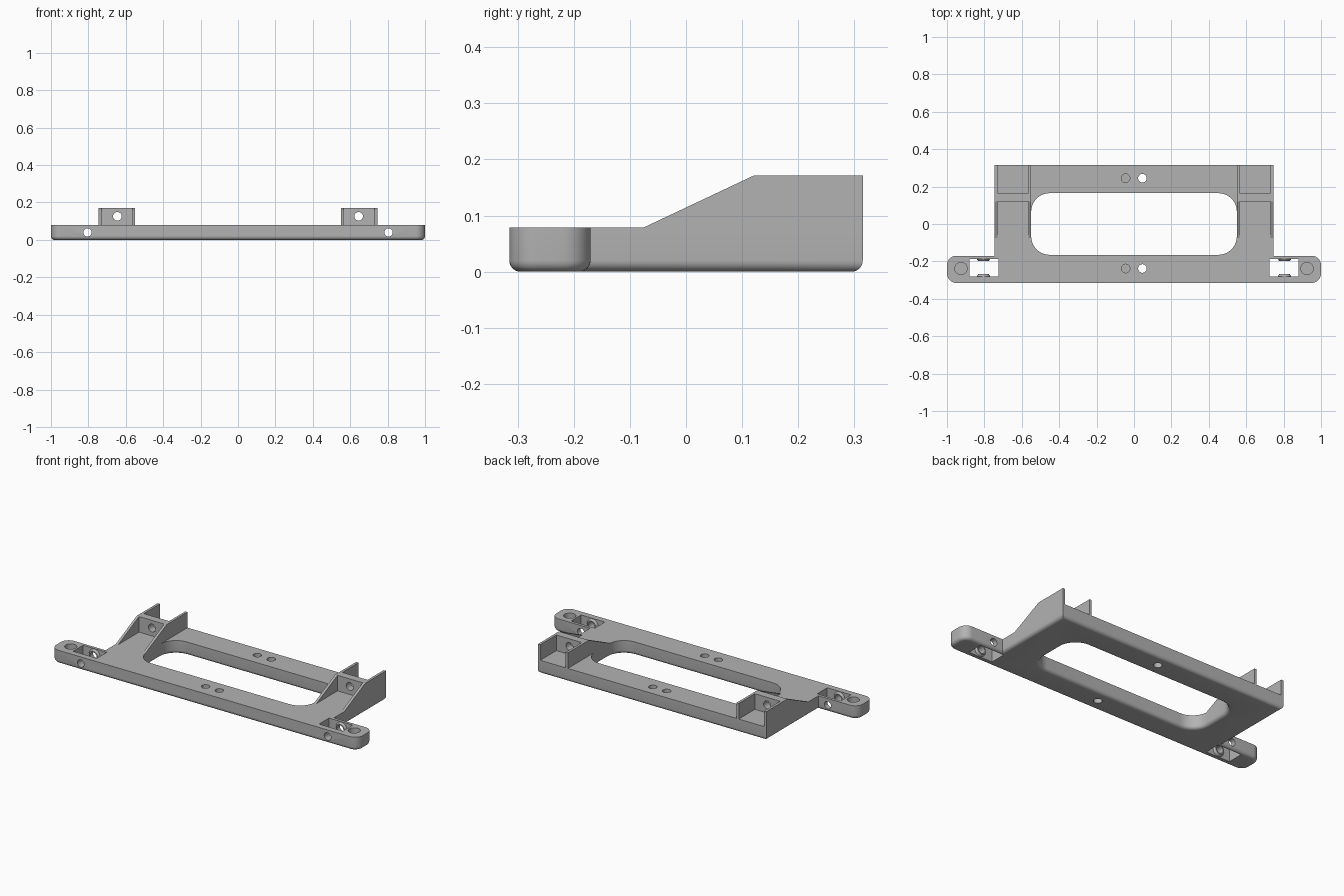
import bpy, bmesh, math
from mathutils import Matrix, Vector

if "Cube" in bpy.data.objects:
    bpy.data.objects.remove(bpy.data.objects["Cube"])

TOP, HIGH, BACK, FILLET = 0.079, 0.171, 0.315, 0.02

grey = bpy.data.materials.new("plain grey")
grey.use_nodes = True
grey.diffuse_color = (0.45, 0.45, 0.45, 1)
grey.node_tree.nodes["Principled BSDF"].inputs["Base Color"].default_value = grey.diffuse_color


def finish(name, bm):
    bmesh.ops.recalc_face_normals(bm, faces=bm.faces)
    mesh = bpy.data.meshes.new(name)
    bm.to_mesh(mesh)
    bm.free()
    ob = bpy.data.objects.new(name, mesh)
    bpy.context.collection.objects.link(ob)
    mesh.materials.append(grey)
    return ob


def prism(name, points, direction, bevel_bottom=0):
    """Extrude a closed 3D outline along a direction."""
    bm = bmesh.new()
    base = bm.faces.new([bm.verts.new(p) for p in points])
    rim = list(base.edges)
    out = bmesh.ops.extrude_face_region(bm, geom=[base], use_keep_orig=True)
    moved = [g for g in out["geom"] if isinstance(g, bmesh.types.BMVert)]
    bmesh.ops.translate(bm, verts=moved, vec=direction)
    bmesh.ops.recalc_face_normals(bm, faces=bm.faces)
    if bevel_bottom:
        bmesh.ops.bevel(bm, geom=rim, offset=bevel_bottom, segments=6,
                        profile=0.5, affect='EDGES')
    return finish(name, bm)


def box(name, x0, x1, y0, y1, z0, z1):
    return prism(name, [(x0, y0, z0), (x1, y0, z0), (x1, y1, z0), (x0, y1, z0)],
                 (0, 0, z1 - z0))


def cylinder(name, centre, radius, depth, axis='Z', tip=None):
    bm = bmesh.new()
    turn = Matrix.Rotation(math.pi / 2, 4, 'X') if axis == 'Y' else Matrix()
    bmesh.ops.create_cone(bm, cap_ends=True, segments=32, radius1=radius,
                          radius2=radius if tip is None else tip, depth=depth,
                          matrix=Matrix.Translation(centre) @ turn)
    return finish(name, bm)


def arc(cx, cy, r, start, steps=10):
    """Quarter circle, counterclockwise from the start angle in degrees."""
    return [(cx + r * math.cos(math.radians(start + 90 * i / steps)),
             cy + r * math.sin(math.radians(start + 90 * i / steps)))
            for i in range(steps + 1)]


def rounded(w, h, r):
    return (arc(w - r, h - r, r, 0) + arc(r - w, h - r, r, 90)
            + arc(r - w, r - h, r, 180) + arc(w - r, r - h, r, 270))


def loft(name, sections):
    """Closed solid through loops of equal length."""
    bm = bmesh.new()
    loops = [[bm.verts.new(p) for p in s] for s in sections]
    n = len(loops[0])
    for a, b in zip(loops, loops[1:]):
        for i in range(n):
            j = (i + 1) % n
            bm.faces.new((a[i], a[j], b[j], b[i]))
    bm.faces.new(loops[0])
    bm.faces.new(loops[-1])
    return finish(name, bm)


def cut(ob, cutters):
    for c in cutters:
        mod = ob.modifiers.new("cut", 'BOOLEAN')
        mod.operation, mod.solver, mod.object = 'DIFFERENCE', 'EXACT', c
        bpy.context.view_layer.objects.active = ob
        bpy.ops.object.modifier_apply(modifier=mod.name)
        bpy.data.objects.remove(c)


def smooth(ob):
    bpy.ops.object.select_all(action='DESELECT')
    ob.select_set(True)
    bpy.context.view_layer.objects.active = ob
    bpy.ops.object.shade_smooth_by_angle(angle=math.radians(30))


# Base plate: wide front bar with rounded ends and a narrower rear frame
half = (arc(0.95, -0.265, 0.05, 270) + arc(0.95, -0.22, 0.05, 0)
        + [(0.745, -0.17), (0.745, BACK)])
outline = half + [(-x, y) for x, y in reversed(half)]
plate = prism("base_plate", [(x, y, 0) for x, y in outline], (0, 0, TOP), FILLET)

# Central opening, flared by a fillet on the underside
levels = [(FILLET, -0.01)]
for i in range(7):
    a = math.pi / 2 * i / 6
    levels.append((FILLET * (1 - math.sin(a)), FILLET * (1 - math.cos(a))))
levels.append((0, 0.1))
opening = loft("opening_cutter", [
    [(x, y, z) for x, y in rounded(0.55 + g, 0.165 + g, 0.1 + g)] for g, z in levels])
cutters = [opening]

# Screw holes in the middle: one through and one blind on each rail
for y in (-0.238, 0.245):
    cutters.append(cylinder("through_hole", (0.045, y, 0.04), 0.023, 0.2))
    cutters.append(cylinder("blind_hole", (-0.045, y, 0.07), 0.023, 0.1))

# Windows, end holes and cross holes in the front bar
for s in (-1, 1):
    cutters.append(box("window", *sorted((s * 0.725, s * 0.88)), -0.28, -0.187, -0.1, 0.2))
    cutters.append(cylinder("end_hole", (s * 0.925, -0.238, 0.07), 0.033, 0.1))
    cutters.append(cylinder("cross_hole", (s * 0.805, -0.24, 0.04), 0.022, 0.3, 'Y'))
cut(plate, cutters)
smooth(plate)

for s, side in ((-1, "right"), (1, "left")):
    # Tapered bosses around the cross hole, inside each window
    for y, d, tag in ((-0.274, 1, "front"), (-0.193, -1, "rear")):
        wide, thin = (0.036, 0.028) if d > 0 else (0.028, 0.036)
        boss = cylinder(f"{side}_{tag}_boss", (s * 0.805, y, 0.04), thin, 0.012, 'Y', wide)
        if d > 0:
            boss.data.transform(Matrix.Translation((0, y, 0)) @ Matrix.Scale(1, 4)
                                @ Matrix.Translation((0, -y, 0)))
        cut(boss, [cylinder("boss_hole", (s * 0.805, y, 0.04), 0.022, 0.1, 'Y')])
        smooth(boss)

    # Bracket side walls with a sloping front
    profile = [(-0.075, TOP), (BACK, TOP), (BACK, HIGH), (0.12, HIGH)]
    for x, tag in ((0.55, "inner"), (0.73, "outer")):
        prism(f"{side}_{tag}_bracket_wall", [(s * x, y, z) for y, z in profile],
              (s * 0.015, 0, 0))

    # Cross wall with a bolt hole
    wall = box(f"{side}_bracket_cross_wall", *sorted((s * 0.565, s * 0.73)),
               0.12, 0.165, TOP, HIGH)
    cut(wall, [cylinder("bolt_hole", (s * 0.645, 0.14, 0.126), 0.023, 0.2, 'Y')])
    smooth(wall)
